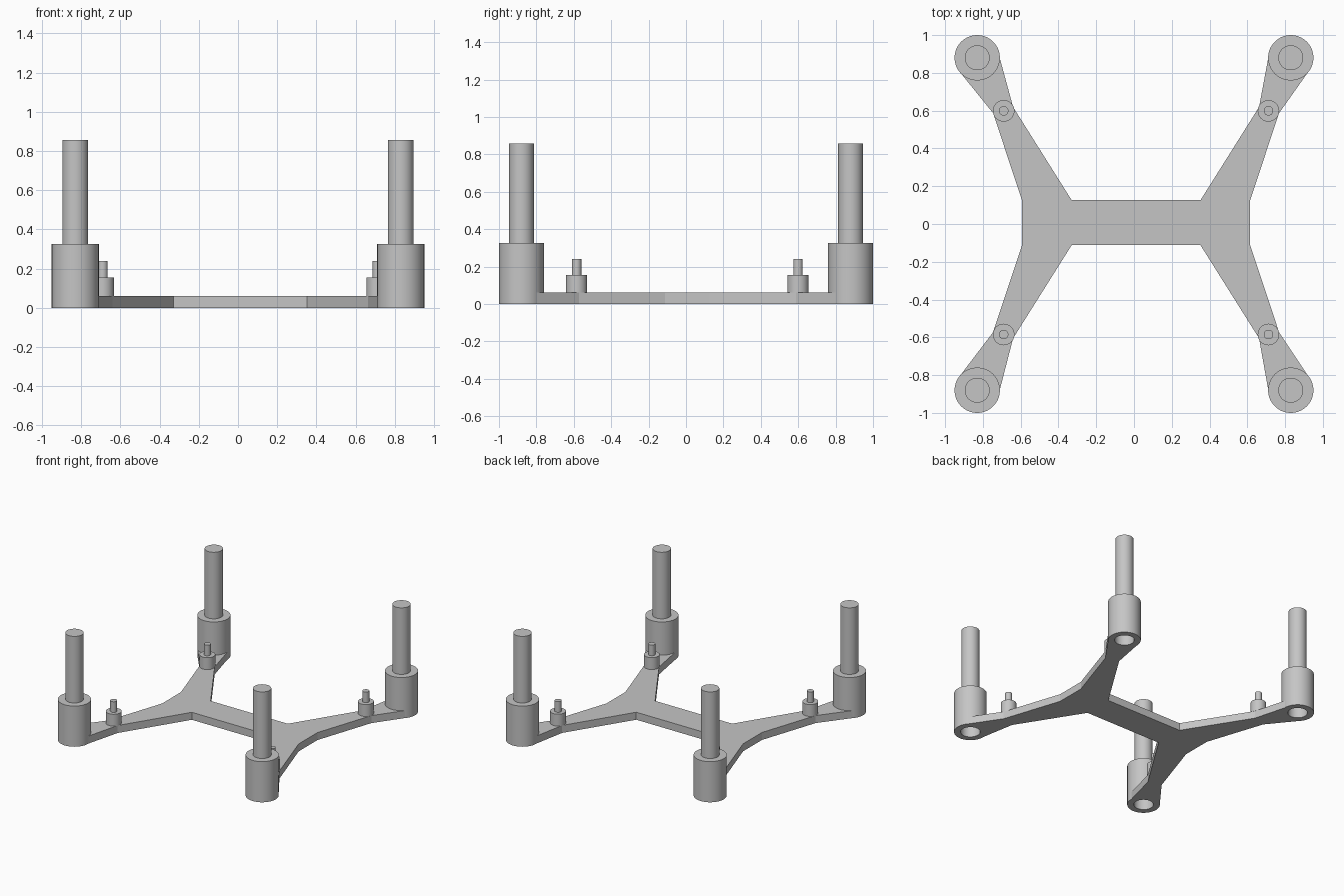
import bpy, bmesh, math

cube = bpy.data.objects.get("Cube")
if cube:
    bpy.data.objects.remove(cube, do_unlink=True)

grey = bpy.data.materials.new("plain grey")
grey.use_nodes = True
GREY = (0.56, 0.56, 0.56, 1)
grey.diffuse_color = GREY
grey.node_tree.nodes["Principled BSDF"].inputs["Base Color"].default_value = GREY

POST_X, POST_Y, POST_R = 0.83, 0.88, 0.12
MID_X, MID_Y = 0.011, 0.007       # frame sits slightly off the post centre
PLATE_TOP = 0.06


def finish(bm, name, location=(0, 0, 0)):
    bmesh.ops.recalc_face_normals(bm, faces=bm.faces)
    mesh = bpy.data.meshes.new(name)
    bm.to_mesh(mesh)
    bm.free()
    mesh.materials.append(grey)
    obj = bpy.data.objects.new(name, mesh)
    obj.location = location
    bpy.context.collection.objects.link(obj)
    return obj


def lathe(name, profile, location):
    """Turn a (radius, z) profile that starts and ends on the axis."""
    bm = bmesh.new()
    verts = [bm.verts.new((r, 0, z)) for r, z in profile]
    edges = [bm.edges.new(pair) for pair in zip(verts, verts[1:])]
    bmesh.ops.spin(bm, geom=verts + edges, cent=(0, 0, 0), axis=(0, 0, 1),
                   angle=math.tau, steps=64, use_merge=True)
    bmesh.ops.remove_doubles(bm, verts=bm.verts, dist=1e-5)
    obj = finish(bm, name, location)
    bpy.ops.object.select_all(action='DESELECT')
    obj.select_set(True)
    bpy.context.view_layer.objects.active = obj
    bpy.ops.object.shade_smooth_by_angle(angle=math.radians(30))


# Frame plate: one arm outline mirrored into four quadrants
def arm(sx, sy):
    pts = [(MID_X + sx * x, MID_Y + sy * y) for x, y in ((0.604, 0.119), (0.757, 0.58))]
    for i in range(17):           # end follows the post wall, leaving its socket open
        a = math.radians(-38 - 142 * i / 16)
        r = POST_R - 0.001
        pts.append((sx * (POST_X + r * math.cos(a)), sy * (POST_Y + r * math.sin(a))))
    pts += [(MID_X + sx * x, MID_Y + sy * y) for x, y in ((0.651, 0.612), (0.341, 0.119))]
    return pts if sx * sy > 0 else pts[::-1]


outline = arm(1, 1) + arm(-1, 1) + arm(-1, -1) + arm(1, -1)
bm = bmesh.new()
base = bm.faces.new([bm.verts.new((x, y, 0)) for x, y in outline])
top = bmesh.ops.extrude_face_region(bm, geom=[base], use_keep_orig=True)
bmesh.ops.translate(bm, vec=(0, 0, PLATE_TOP),
                    verts=[v for v in top["geom"] if isinstance(v, bmesh.types.BMVert)])
finish(bm, "frame_plate")

# Corner posts with a socket below and a pin above, and small stepped standoffs
post = [(0, 0.27), (0.072, 0.27), (0.072, 0), (POST_R, 0), (POST_R, 0.325),
        (0.066, 0.325), (0.066, 0.857), (0, 0.857)]
standoff = [(0, PLATE_TOP), (0.057, PLATE_TOP), (0.057, 0.155),
            (0.025, 0.155), (0.025, 0.24), (0, 0.24)]
for sx, side in ((1, "left"), (-1, "right")):
    for sy, end in ((-1, "front"), (1, "back")):
        lathe(f"{end}_{side}_post", post, (sx * POST_X, sy * POST_Y, 0))
        lathe(f"{end}_{side}_standoff", standoff,
              (MID_X + sx * 0.701, MID_Y + sy * 0.592, 0))
